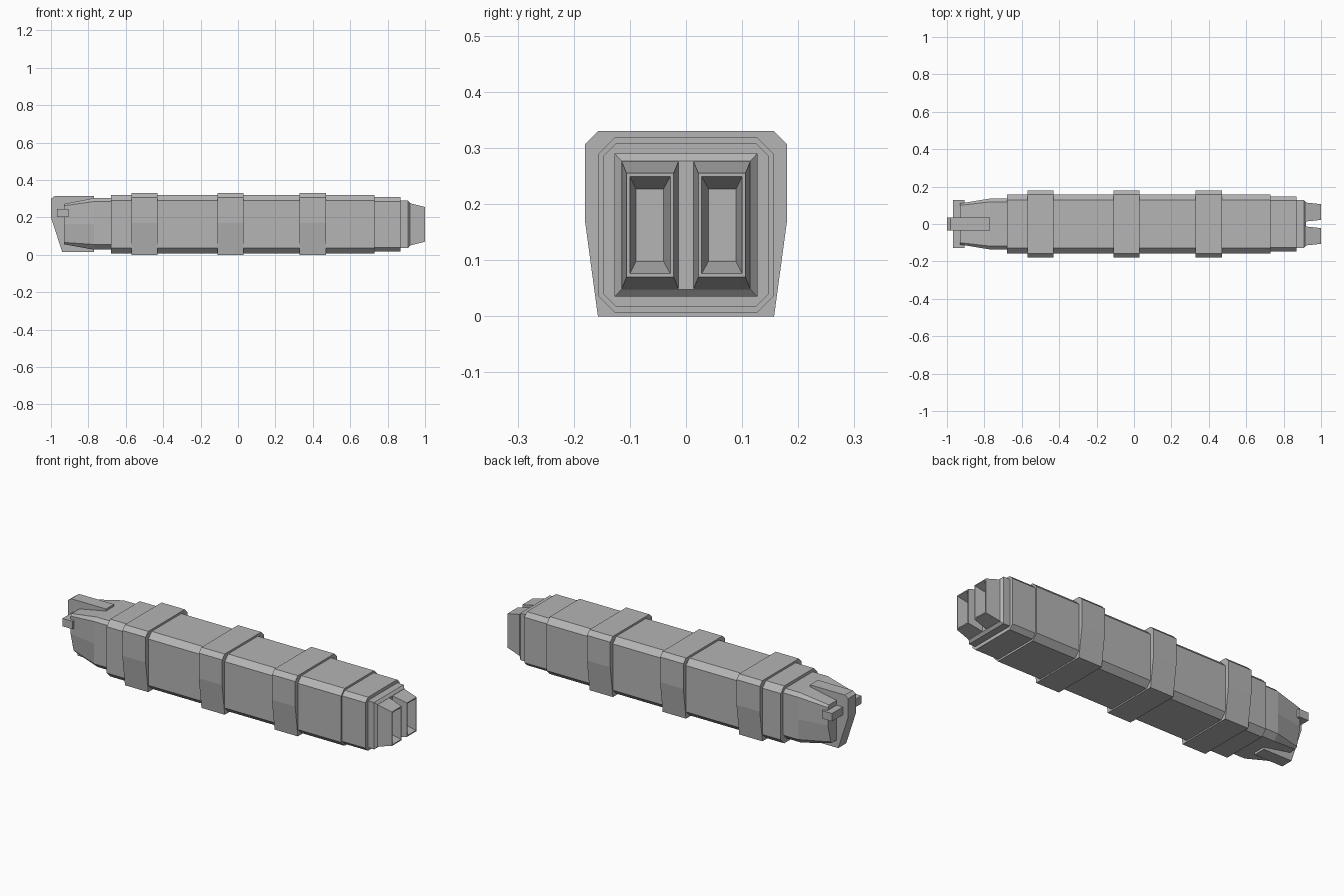
import bpy, bmesh

if "Cube" in bpy.data.objects:
    bpy.data.objects.remove(bpy.data.objects["Cube"])

grey = bpy.data.materials.new("plain grey")
grey.diffuse_color = (0.46, 0.46, 0.46, 1)
grey.use_nodes = True
grey.node_tree.nodes["Principled BSDF"].inputs["Base Color"].default_value = grey.diffuse_color


def loft(name, rings):
    """Closed, flat-faced solid skinned through rings of 3D points."""
    bm = bmesh.new()
    loops = [[bm.verts.new(p) for p in ring] for ring in rings]
    n = len(loops[0])
    for a, b in zip(loops, loops[1:]):
        for i in range(n):
            j = (i + 1) % n
            bm.faces.new((a[i], a[j], b[j], b[i]))
    bm.faces.new(loops[0])
    bm.faces.new(loops[-1])
    bmesh.ops.recalc_face_normals(bm, faces=bm.faces)
    mesh = bpy.data.meshes.new(name)
    bm.to_mesh(mesh)
    bm.free()
    mesh.materials.append(grey)
    obj = bpy.data.objects.new(name, mesh)
    bpy.context.collection.objects.link(obj)
    return obj


def rect(x, y0, y1, z0, z1):
    return [(x, y0, z0), (x, y1, z0), (x, y1, z1), (x, y0, z1)]


def mirrored(x, half):
    """Symmetric ring from (y, z) points of the right half, bottom to top."""
    return [(x, y, z) for y, z in half] + [(x, -y, z) for y, z in reversed(half)]


def octagon(x, w, z0, z1, c):
    return mirrored(x, [(w - c, z0), (w, z0 + c), (w, z1 - c), (w - c, z1)])


# Main body and the slightly smaller rear section
loft("body", [octagon(x, 0.157, 0.007, 0.319, 0.03) for x in (-0.68, 0.73)])
loft("rear_section", [octagon(x, 0.147, 0.017, 0.308, 0.022) for x in (0.72, 0.87)])

# Three wrap-around bands, tapered towards the bottom
band = [(0.157, 0), (0.18, 0.17), (0.18, 0.307), (0.157, 0.33)]
for k, x in enumerate((-0.57, -0.11, 0.33)):
    loft(f"band_{k + 1}", [mirrored(x, band), mirrored(x + 0.14, band)])

# Rear block with a bevelled end
loft("rear_block", [rect(0.86, -0.127, 0.127, 0.035, 0.29),
                    rect(0.908, -0.127, 0.127, 0.035, 0.29),
                    rect(0.92, -0.115, 0.115, 0.048, 0.277)])

# Two hollow, tapered rear nozzles
for name, s in (("nozzle_right", 1), ("nozzle_left", -1)):
    loft(name, [rect(0.915, s * 0.013, s * 0.115, 0.048, 0.277),
                rect(1.0, s * 0.022, s * 0.106, 0.07, 0.255),
                rect(1.0, s * 0.028, s * 0.1, 0.076, 0.249),
                rect(0.94, s * 0.04, s * 0.089, 0.098, 0.227)])

# Tapering nose with an undercut lower half
nose_base = [(0.107, 0.027), (0.136, 0.055), (0.136, 0.165), (0.136, 0.285), (0.118, 0.303)]
nose_tip = [(0.075, 0.056), (0.085, 0.066), (0.11, 0.165), (0.11, 0.262), (0.1, 0.272)]
loft("nose", [mirrored(-0.67, nose_base), mirrored(-0.77, nose_base),
              mirrored(-0.93, nose_tip)])

# Keel fin wrapping over the nose, and the crossbar through it
fin = [(-0.77, 0.015), (-0.94, 0.015), (-1.0, 0.2), (-1.0, 0.3), (-0.98, 0.314), (-0.77, 0.314)]
loft("nose_fin", [[(x, y, z) for x, z in fin] for y in (-0.034, 0.034)])
loft("crossbar", [rect(x, -0.127, 0.127, 0.203, 0.246) for x in (-0.967, -0.907)])
